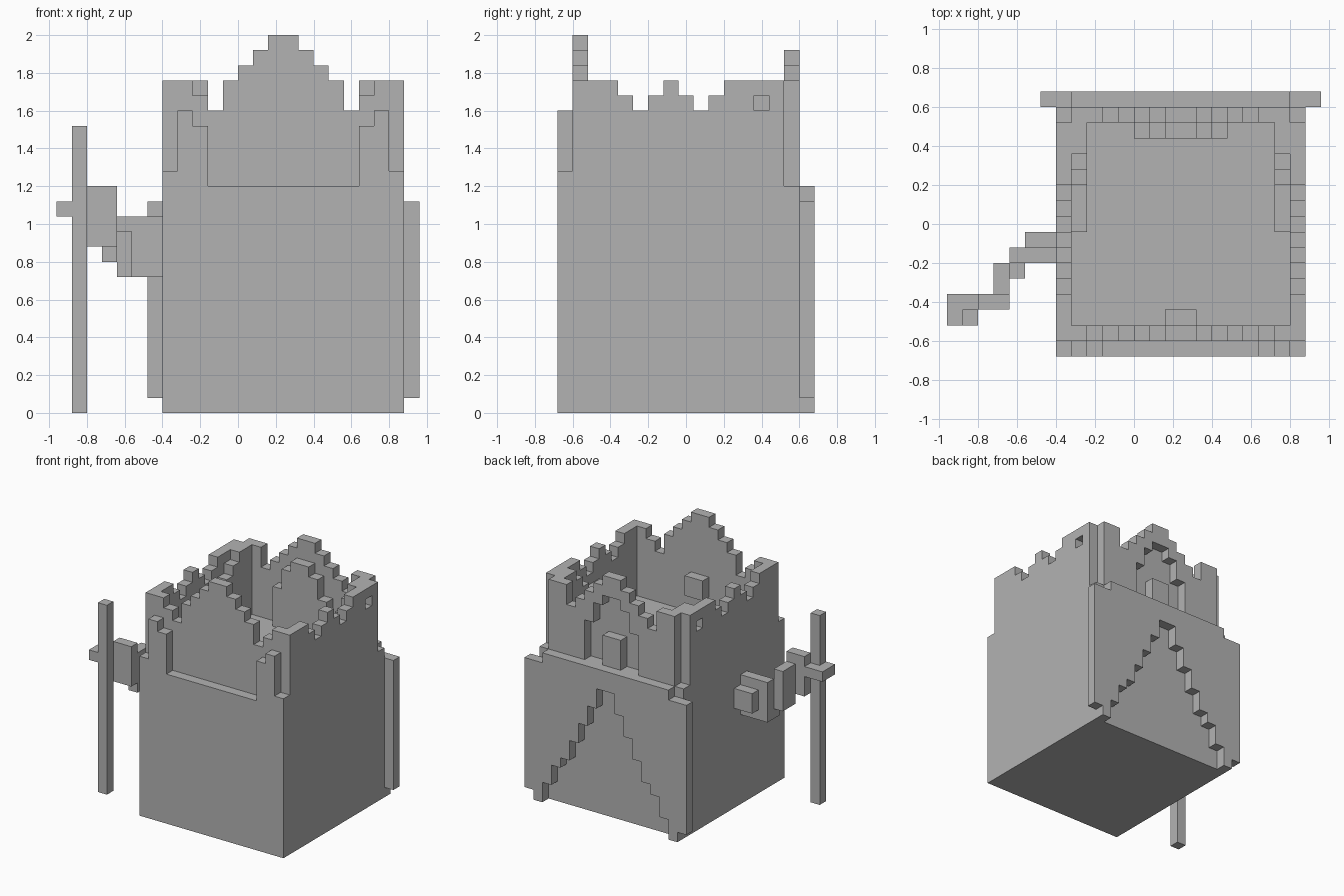
import bpy
import bmesh
from mathutils import Vector

cube = bpy.data.objects.get("Cube")
if cube:
    bpy.data.objects.remove(cube)

U = 0.08      # size of one block; all positions below count blocks
MID = 3       # mirror plane of the building, in blocks

stone = bpy.data.materials.new("stone_grey")
stone.use_nodes = True
GREY = (0.45, 0.45, 0.45, 1)
stone.diffuse_color = GREY
stone.node_tree.nodes["Principled BSDF"].inputs["Base Color"].default_value = GREY


def place(a, d, z, along):
    """Block units to world: a runs along the wall, d through it."""
    x, y = (a, d) if along == "x" else (d, a)
    return Vector((x * U, (y - 8.5) * U, z * U))


def wall(name, start, tops, bottoms, depth, along="x", thick=1):
    """Extrude a stepped outline given by a top and a bottom per column."""
    if isinstance(bottoms, int):
        bottoms = [bottoms] * len(tops)
    outline = []
    for n, t in enumerate(tops):
        outline += [(start + n, t), (start + n + 1, t)]
    for n in reversed(range(len(bottoms))):
        outline += [(start + n + 1, bottoms[n]), (start + n, bottoms[n])]
    # drop repeated and collinear points
    points = [p for n, p in enumerate(outline) if p != outline[n - 1]]
    count = len(points)
    points = [p for n, p in enumerate(points)
              if not (points[n - 1][1] == p[1] == points[(n + 1) % count][1]
                      or points[n - 1][0] == p[0] == points[(n + 1) % count][0])]
    bm = bmesh.new()
    face = bm.faces.new([bm.verts.new(place(a, depth, z, along)) for a, z in points])
    out = bmesh.ops.extrude_face_region(bm, geom=[face])
    shift = place(0, thick, 0, along) - place(0, 0, 0, along)
    moved = [v for v in out["geom"] if isinstance(v, bmesh.types.BMVert)]
    bmesh.ops.translate(bm, verts=moved, vec=shift)
    bmesh.ops.recalc_face_normals(bm, faces=bm.faces)
    mesh = bpy.data.meshes.new(name)
    bm.to_mesh(mesh)
    bm.free()
    mesh.materials.append(stone)
    obj = bpy.data.objects.new(name, mesh)
    bpy.context.collection.objects.link(obj)
    return obj


def box(name, x0, x1, y0, y1, z0, z1):
    return wall(name, x0, [z1] * (x1 - x0), z0, y0, "x", y1 - y0)


def both(half):
    """Mirror a list of column heights."""
    return half + half[::-1]


# Solid lower body
box("body", -5, 11, 0, 16, 0, 15)

# Front: corner posts and the gabled wall behind them
for side, heights in (("right", [16, 20, 19]), ("left", [19, 20, 16])):
    wall(side + "_front_post", -5 if side == "right" else 8, heights, 15, 0)
wall("front_gable", -5, both([22, 22, 21, 20, 22, 23, 24, 25]), 15, 1)
box("front_inner_block", 2, 4, 2, 3, 17, 19)

# Side battlements with a small window, and the stepped walls inside them
battlement = [22, 22, 21, 20, 21, 22, 21, 20, 21, 22, 22, 22, 22]
for side, outer, inner in (("right", -5, -4), ("left", 10, 9)):
    obj = wall(side + "_battlement", 2, battlement, 15, outer, "y")
    cutter = box(side + "_window_cutter", outer - 1, outer + 2, 13, 14, 20, 21)
    cutter.hide_render = True
    cutter.hide_viewport = True
    cut = obj.modifiers.new("window", "BOOLEAN")
    cut.operation = "DIFFERENCE"
    cut.solver = "EXACT"
    cut.object = cutter
    wall(side + "_inner_wall", 8, [19, 19, 19, 20, 21, 22, 22], 15, inner, "y")

# Back: gable with a stepped doorway, its closing panel and a block
gable = both([22, 22, 20, 21, 22, 23, 24])
door = [19, 21, 22]
wall("back_gable_right", -4, gable[:4], 15, 15)
wall("back_gable_left", 6, gable[-4:], 15, 15)
wall("back_gable_arch", 0, gable[4:10], both(door), 15)
wall("back_door_panel", 0, both(door), 15, 14)
box("back_door_block", 2, 4, 15, 16, 15, 18)

# Back slab with a tall stepped opening
wall("back_slab", -6, both([14, 14] + [15] * 7),
     both([1, 0, 2, 4, 5, 7, 9, 11, 13]), 16)

# Arm reaching forward on the right side
box("shoulder", -7, -5, 7, 8, 10, 12)
box("upper_arm", -8, -5, 6, 7, 9, 13)
box("forearm", -8, -7, 5, 6, 9, 12)
box("wrist", -9, -8, 4, 6, 10, 14)
box("hand", -10, -8, 3, 4, 11, 15)

# Staff with a cross guard
box("staff", -11, -10, 2, 3, 0, 19)
box("guard_bar", -12, -10, 3, 4, 13, 14)
box("guard_tip", -12, -11, 2, 3, 13, 14)
